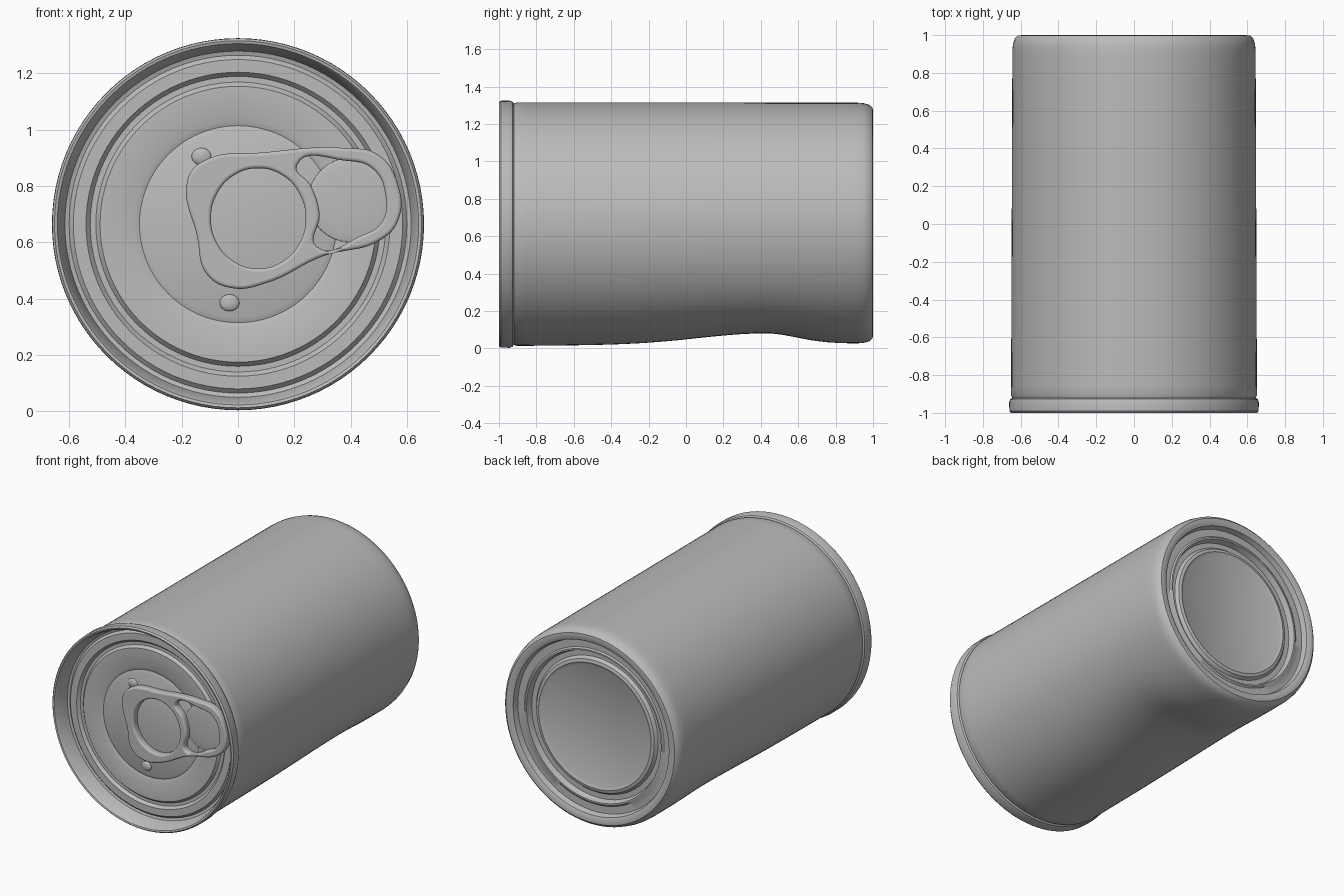
import bpy, bmesh, math
from mathutils import Vector

cube = bpy.data.objects.get("Cube")
if cube:
    bpy.data.objects.remove(cube, do_unlink=True)

metal = bpy.data.materials.new("grey_metal")
metal.use_nodes = True
GREY = (0.5, 0.5, 0.5, 1)
metal.diffuse_color = GREY
metal.node_tree.nodes["Principled BSDF"].inputs["Base Color"].default_value = GREY

AXIS_Z = 0.664
LID_Y = -0.91
SEGMENTS = 96


def finish(obj, angle=35):
    obj.data.materials.clear()
    obj.data.materials.append(metal)
    bpy.ops.object.select_all(action="DESELECT")
    obj.select_set(True)
    bpy.context.view_layer.objects.active = obj
    bpy.ops.object.shade_smooth_by_angle(angle=math.radians(angle))


def lathe(name, profile):
    """Spin (radius, y) points about the can's long axis; zero radius closes an end."""
    bm = bmesh.new()
    rings = []
    for r, y in profile:
        if r == 0:
            rings.append([bm.verts.new((0, y, 0))] * SEGMENTS)
        else:
            angles = [math.tau * i / SEGMENTS for i in range(SEGMENTS)]
            rings.append([bm.verts.new((r * math.cos(a), y, r * math.sin(a))) for a in angles])
    for a, b in zip(rings, rings[1:]):
        for i in range(SEGMENTS):
            j = (i + 1) % SEGMENTS
            bm.faces.new(list(dict.fromkeys((a[i], a[j], b[j], b[i]))))
    bmesh.ops.recalc_face_normals(bm, faces=bm.faces)
    mesh = bpy.data.meshes.new(name)
    bm.to_mesh(mesh)
    bm.free()
    obj = bpy.data.objects.new(name, mesh)
    bpy.context.collection.objects.link(obj)
    return obj


# Can: recessed lid, rolled rim, wall, stepped base
lid = [(0, LID_Y), (0.33, LID_Y), (0.35, LID_Y + 0.008), (0.37, LID_Y),
       (0.49, LID_Y), (0.505, LID_Y + 0.018), (0.525, LID_Y + 0.018), (0.54, LID_Y),
       (0.585, LID_Y), (0.6, LID_Y + 0.015), (0.615, LID_Y + 0.01)]
rim = [(0.634, -0.985), (0.642, -0.997), (0.652, -1), (0.66, -0.99),
       (0.661, -0.945), (0.655, -0.927), (0.645, -0.92)]
wall = [(0.651 - 0.007 * i / 36, -0.905 + 1.82 * i / 36) for i in range(37)]
base = [(0.641, 0.95), (0.632, 0.982), (0.615, 0.998), (0.59, 1), (0.568, 0.99),
        (0.558, 0.955), (0.51, 0.955), (0.5, 0.962), (0.49, 0.962), (0.478, 0.925),
        (0.445, 0.925), (0.43, 0.945), (0.41, 0.95), (0.39, 0.94), (0, 0.94)]
can = lathe("can_body", lid + rim + wall + base)

# Dent in the underside and slight upward drift of the far end
for v in can.data.vertices:
    x, y, z = v.co
    radius = math.hypot(x, z)
    if y > LID_Y + 0.02 and radius > 0.3:
        below = math.atan2(x, -z)
        spread = 0.24 if y > 0.42 else 0.5
        dent = 0.058 * math.exp(-((y - 0.42) / spread) ** 2)
        v.co.z += dent * math.exp(-(below / 0.6) ** 2)
    v.co.z += AXIS_Z + 0.006 * (y + 1) / 2
finish(can)


# Pull tab: rounded plate with a rivet-side ring and a finger opening
def add_loop(curve, points):
    spline = curve.splines.new("BEZIER")
    spline.bezier_points.add(len(points) - 1)
    for bp, (x, z) in zip(spline.bezier_points, points):
        bp.co = (x, z, 0)
        bp.handle_left_type = bp.handle_right_type = "AUTO"
    spline.use_cyclic_u = True


tab_curve = bpy.data.curves.new("pull_tab", "CURVE")
tab_curve.dimensions = "2D"
tab_curve.fill_mode = "BOTH"
tab_curve.resolution_u = 8
tab_curve.extrude = 0.014
tab_curve.bevel_depth = 0.012
tab_curve.bevel_resolution = 3
tab_curve.offset = -0.012
add_loop(tab_curve, [(-0.18, 0.82), (-0.13, 0.885), (0.1, 0.92), (0.38, 0.935), (0.5, 0.91),
                     (0.57, 0.8), (0.57, 0.68), (0.51, 0.61), (0.3, 0.55), (0.1, 0.455),
                     (-0.02, 0.437), (-0.11, 0.485), (-0.145, 0.62)])
add_loop(tab_curve, [(0.072 + 0.168 * math.cos(math.tau * i / 12),
                      0.685 + 0.178 * math.sin(math.tau * i / 12)) for i in range(12)])
add_loop(tab_curve, [(0.21, 0.875), (0.38, 0.89), (0.48, 0.86), (0.525, 0.76), (0.51, 0.67),
                     (0.44, 0.625), (0.28, 0.585), (0.29, 0.7), (0.26, 0.8)])
source = bpy.data.objects.new("tab_outline", tab_curve)
bpy.context.collection.objects.link(source)
bpy.context.view_layer.update()
graph = bpy.context.evaluated_depsgraph_get()
tab_mesh = bpy.data.meshes.new_from_object(source.evaluated_get(graph))
bpy.data.objects.remove(source, do_unlink=True)
tab = bpy.data.objects.new("pull_tab", tab_mesh)
tab.rotation_euler.x = math.pi / 2
tab.location.y = LID_Y - 0.018
bpy.context.collection.objects.link(tab)
finish(tab, 50)

# Shallow floor inside the finger opening
bpy.ops.mesh.primitive_uv_sphere_add(segments=32, ring_count=16, radius=1,
                                     location=(0.4, LID_Y, 0.75))
finger_floor = bpy.context.object
finger_floor.name = "finger_floor"
finger_floor.scale = (0.15, 0.012, 0.15)
finish(finger_floor)

# Small embossed bumps beside the tab
for name, x, z in (("upper_bump", -0.13, 0.905), ("lower_bump", -0.03, 0.385)):
    bpy.ops.mesh.primitive_uv_sphere_add(segments=24, ring_count=12, radius=1,
                                         location=(x, LID_Y, z))
    bump = bpy.context.object
    bump.name = name
    bump.scale = (0.035, 0.014, 0.03)
    finish(bump)
